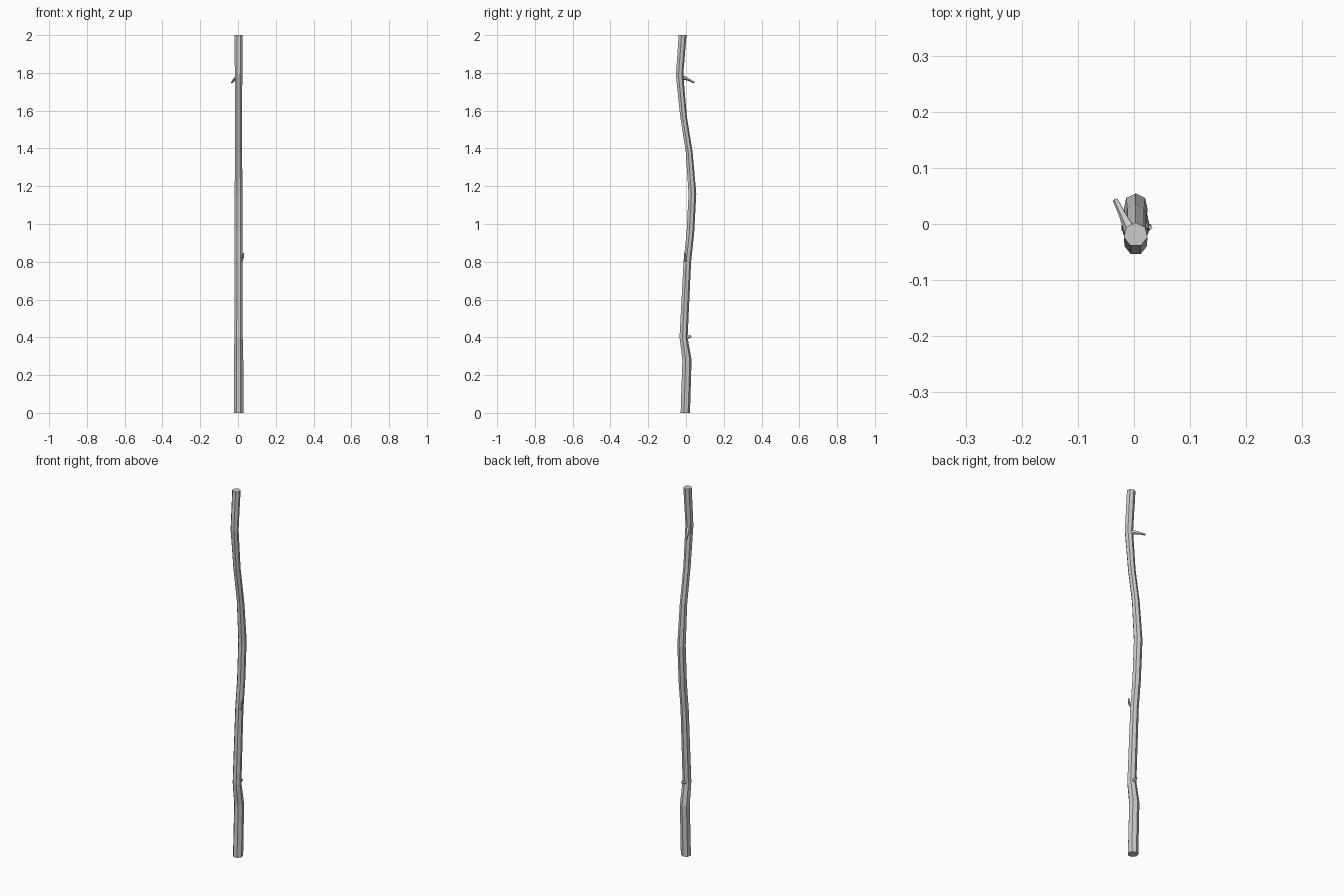
import bpy, bmesh, math
from mathutils import Vector

if "Cube" in bpy.data.objects:
    bpy.data.objects.remove(bpy.data.objects["Cube"])


def tube(name, points, sides, horizontal=False):
    """Flat-shaded capped tube through (x, y, z, radius) points."""
    bm = bmesh.new()
    pos = [Vector(p[:3]) for p in points]
    rings = []
    for i, p in enumerate(pos):
        if horizontal:
            u, v = Vector((1, 0, 0)), Vector((0, 1, 0))
        else:
            d = (pos[min(i + 1, len(pos) - 1)] - pos[max(i - 1, 0)]).normalized()
            u = d.cross(Vector((0.3, -0.2, 1))).normalized()
            v = d.cross(u)
        ring = []
        for k in range(sides):
            a = math.pi / 2 + 2 * math.pi * k / sides
            ring.append(bm.verts.new(p + points[i][3] * (math.cos(a) * u + math.sin(a) * v)))
        rings.append(ring)
    for a, b in zip(rings, rings[1:]):
        for k in range(sides):
            n = (k + 1) % sides
            bm.faces.new((a[k], a[n], b[n], b[k]))
    bm.faces.new(rings[0])
    bm.faces.new(rings[-1])
    bmesh.ops.recalc_face_normals(bm, faces=bm.faces[:])
    mesh = bpy.data.meshes.new(name)
    bm.to_mesh(mesh)
    bm.free()
    obj = bpy.data.objects.new(name, mesh)
    bpy.context.collection.objects.link(obj)
    return obj


# Crooked seven-sided pole: (y, z, radius)
pole = [(-0.005, 0, 0.026), (0.004, 0.28, 0.0255), (-0.014, 0.40, 0.0225),
        (0.006, 0.80, 0.021), (0.022, 0.95, 0.021), (0.033, 1.16, 0.0215),
        (0.016, 1.38, 0.019), (-0.014, 1.57, 0.0185), (-0.035, 1.79, 0.0205),
        (-0.019, 2.0, 0.0215)]
tube("pole", [(0.003, y, z, r) for y, z, r in pole], 7, True)

# Long drooping upper twig
tube("upper_twig", [(0.0, -0.03, 1.775, 0.015), (-0.008, -0.008, 1.774, 0.011),
                    (-0.02, 0.016, 1.764, 0.007), (-0.033, 0.043, 1.749, 0.005)], 5)

# Upturned middle twig
tube("middle_twig", [(0.005, 0.003, 0.80, 0.012), (0.021, -0.002, 0.811, 0.008),
                     (0.027, -0.005, 0.822, 0.0055), (0.029, -0.006, 0.846, 0.004)], 5)

# Short lower stub
tube("lower_stub", [(0.003, -0.01, 0.398, 0.017), (0.004, 0.008, 0.40, 0.01),
                    (0.005, 0.018, 0.402, 0.007), (0.006, 0.026, 0.406, 0.007)], 5)
